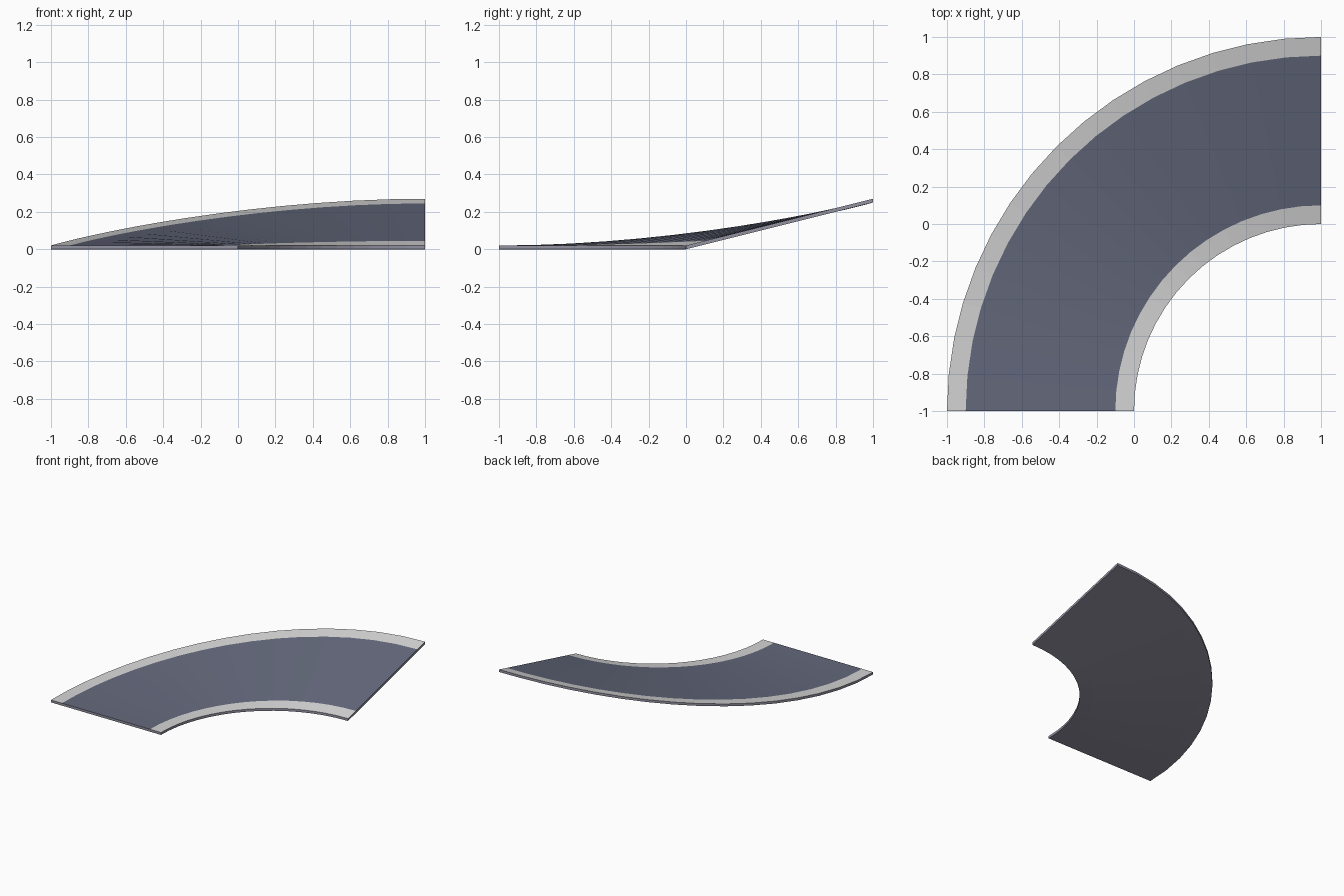
import bpy, bmesh, math

if "Cube" in bpy.data.objects:
    bpy.data.objects.remove(bpy.data.objects["Cube"])

SEG = 16          # segments around the quarter turn
THICK = 0.02      # slab thickness
RISE = 0.25       # height of outer edge at the banked end


def mat(name, srgb):
    m = bpy.data.materials.new(name)
    lin = [((c / 255 + 0.055) / 1.055) ** 2.4 for c in srgb]
    m.diffuse_color = (*lin, 1)
    m.use_nodes = True
    m.node_tree.nodes["Principled BSDF"].inputs["Base Color"].default_value = m.diffuse_color
    return m


asphalt = mat("blue grey asphalt", (100, 105, 124))
kerb = mat("light grey kerb", (213, 213, 213))
base = mat("purple grey base", (147, 146, 162))


def point(r, t, dz):
    # turn centre is (1, -1); bank eases in along the curve
    a = t * math.pi / 2
    bank = RISE * t * t * (3 - 2 * t)
    return (1 - r * math.cos(a), -1 + r * math.sin(a), (r - 1) * bank + dz)


def strip(name, r0, r1, top):
    # swept rectangular section, top face in its own colour
    bm = bmesh.new()
    section = [(r0, 0), (r1, 0), (r1, THICK), (r0, THICK)]
    rings = [[bm.verts.new(point(r, i / SEG, z)) for r, z in section]
             for i in range(SEG + 1)]
    for a, b in zip(rings, rings[1:]):
        for k in range(4):
            n = (k + 1) % 4
            if (k == 1 and r1 < 2) or (k == 3 and r0 > 1):
                continue  # hidden joint between strips
            f = bm.faces.new((a[k], a[n], b[n], b[k]))
            f.material_index = 0 if k == 2 else 1
    for ring in (rings[0], rings[-1]):
        bm.faces.new(ring).material_index = 1
    bmesh.ops.recalc_face_normals(bm, faces=bm.faces)
    # open strips: make sure the top faces up
    bm.normal_update()
    tops = [f for f in bm.faces if f.material_index == 0]
    if tops[0].normal.z < 0:
        bmesh.ops.reverse_faces(bm, faces=bm.faces)
    me = bpy.data.meshes.new(name)
    bm.to_mesh(me)
    bm.free()
    me.materials.append(top)
    me.materials.append(base)
    bpy.context.collection.objects.link(bpy.data.objects.new(name, me))


strip("inner_kerb", 1.0, 1.1, kerb)
strip("road_surface", 1.1, 1.9, asphalt)
strip("outer_kerb", 1.9, 2.0, kerb)
